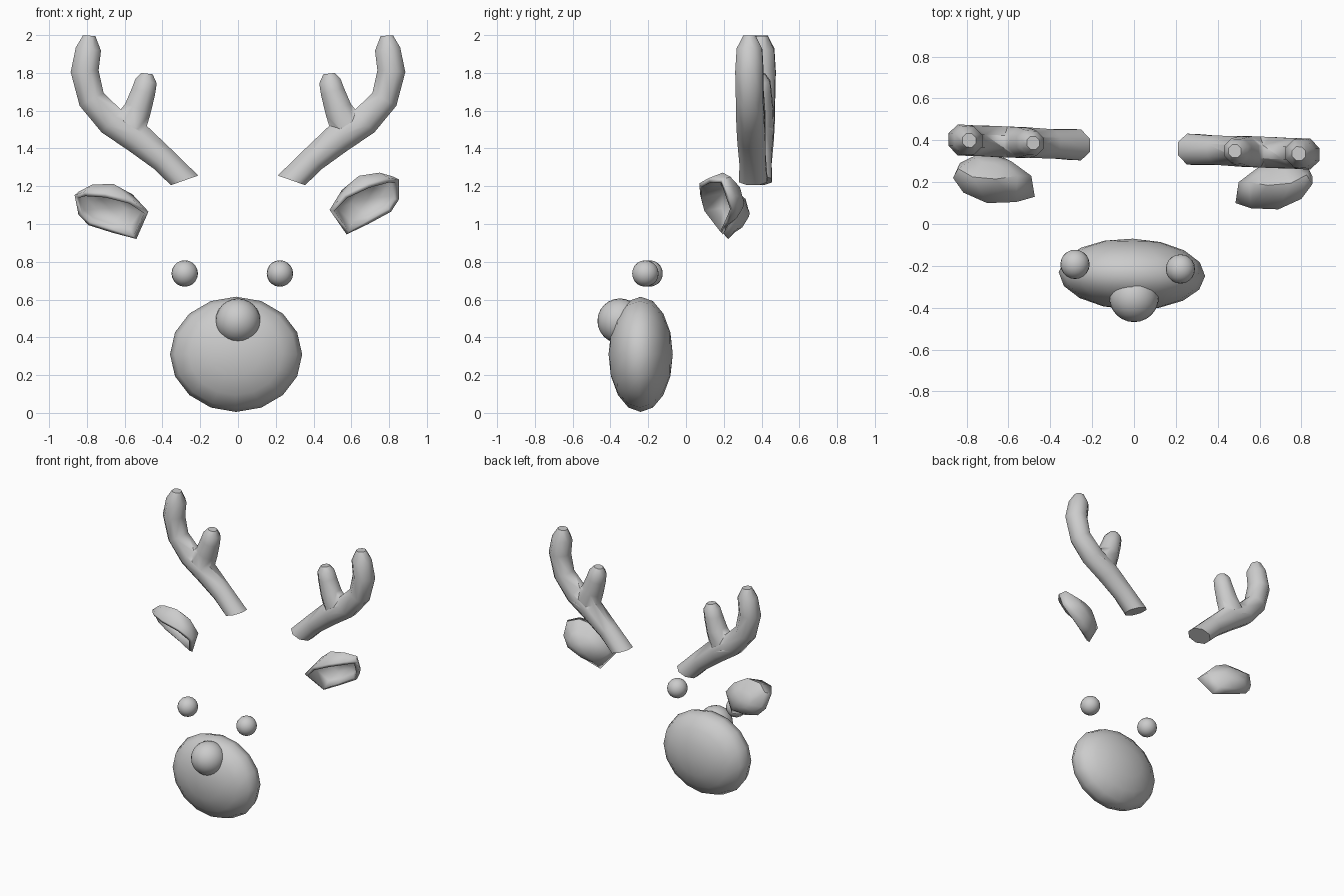
import bpy, bmesh, math
from mathutils import Vector, Matrix

if "Cube" in bpy.data.objects:
    bpy.data.objects.remove(bpy.data.objects["Cube"])


def finish(name, bm, angle=40):
    bmesh.ops.recalc_face_normals(bm, faces=bm.faces)
    me = bpy.data.meshes.new(name)
    bm.to_mesh(me)
    bm.free()
    ob = bpy.data.objects.new(name, me)
    bpy.context.collection.objects.link(ob)
    bpy.ops.object.select_all(action='DESELECT')
    bpy.context.view_layer.objects.active = ob
    ob.select_set(True)
    bpy.ops.object.shade_smooth_by_angle(angle=math.radians(angle))
    return ob


def ball(name, loc, radii, seg=16, rings=8, turn=0):
    bm = bmesh.new()
    bmesh.ops.create_uvsphere(bm, u_segments=seg, v_segments=rings, radius=1)
    m = (Matrix.Translation(loc) @ Matrix.Rotation(math.radians(turn), 4, 'Z')
         @ Matrix.Diagonal((*radii, 1)) @ Matrix.Rotation(math.pi / 2, 4, 'X'))
    bmesh.ops.transform(bm, matrix=m, verts=bm.verts)
    return finish(name, bm, 60)


def bridge(bm, a, b):
    n = len(a)
    for i in range(n):
        j = (i + 1) % n
        bm.faces.new((a[i], a[j], b[j], b[i]))


def tube(name, path, side, start=None, sides=8):
    """Sweep a round section along (x, z, radius) points, slightly skewed in y."""
    bm = bmesh.new()
    rings = []
    for i, (x, z, r) in enumerate(path):
        a, b = path[max(i - 1, 0)], path[min(i + 1, len(path) - 1)]
        t = Vector((b[0] - a[0], b[1] - a[1])).normalized()
        if i == 0 and start:
            t = Vector(start).normalized()
        ring = []
        for k in range(sides):
            w = 2 * math.pi * (k + 0.5) / sides
            c, d = r * math.cos(w) * 1.04, min(r, 0.077) * math.sin(w) * 1.04
            px = side * (x - t.y * c)
            ring.append(bm.verts.new((px, 0.368 - 0.04 * px + d, z + t.x * c)))
        if rings:
            bridge(bm, rings[-1], ring)
        rings.append(ring)
    bm.faces.new(rings[0])
    bm.faces.new(rings[-1])
    return finish(name, bm, 50)


# Muzzle, nose and eyes
ball("muzzle", (-0.01, -0.24, 0.31), (0.35, 0.17, 0.305), turn=-1.5)
ball("nose", (0, -0.35, 0.487), (0.119, 0.119, 0.119), 24, 12)
ball("eye_left", (-0.282, -0.193, 0.738), (0.07, 0.07, 0.07), 20, 10)
ball("eye_right", (0.222, -0.215, 0.738), (0.07, 0.07, 0.07), 20, 10)

# Antlers: curved beam with one forked tine, joined into one surface
beam = [(.283, 1.231, .08), (.397, 1.342, .072), (.537, 1.459, .085),
        (.67, 1.544, .082), (.775, 1.66, .075), (.812, 1.809, .077),
        (.792, 1.926, .07), (.788, 1.997, .034)]
tine = [(.59, 1.49, .1), (.53, 1.61, .075), (.5, 1.703, .066),
        (.487, 1.756, .06), (.482, 1.796, .032)]
for side, label in ((1, "right"), (-1, "left")):
    antler = tube("antler_" + label, beam, side, (.33, .94))
    cutter = tube("tine_" + label, tine, side)
    mod = antler.modifiers.new("union", 'BOOLEAN')
    mod.operation, mod.solver, mod.object = 'UNION', 'EXACT', cutter
    bpy.context.view_layer.objects.active = antler
    bpy.ops.object.modifier_apply(modifier=mod.name)
    bpy.data.objects.remove(cutter)

# Ears: cupped shells, rim loop plus shoulder loop and a closed back
rim = [(.485, .10, 1.075), (.56, .075, 1.155), (.69, .07, 1.215),
       (.80, .12, 1.243), (.852, .19, 1.235), (.852, .23, 1.13),
       (.81, .25, 1.065), (.69, .225, 1.0), (.575, .195, .945)]
shoulder = [(.50, .20, 1.085), (.55, .20, 1.18), (.64, .185, 1.255),
            (.75, .195, 1.272), (.825, .235, 1.25), (.835, .262, 1.15),
            (.79, .28, 1.09), (.69, .268, 1.03), (.59, .235, 1.0)]
back = Vector((.68, .292, 1.14))
mid = Vector((.668, .18, 1.108))
for side, label in ((1, "right"), (-1, "left")):
    bm = bmesh.new()
    loops = [[bm.verts.new(p) for p in rim], [bm.verts.new(p) for p in shoulder],
             [bm.verts.new(Vector(p).lerp(back, .5) + Vector((0, .022, 0)))
              for p in shoulder]]
    bridge(bm, loops[0], loops[1])
    bridge(bm, loops[1], loops[2])
    tip = bm.verts.new(back)
    for i in range(9):
        bm.faces.new((loops[2][i], loops[2][(i + 1) % 9], tip))
    if side < 0:
        m = (Matrix.Translation((-.66, .21, 1.063)) @ Matrix.Rotation(math.radians(-11), 4, 'Y')
             @ Matrix.Diagonal((-1, 1, 1, 1)) @ Matrix.Translation(-mid))
        bmesh.ops.transform(bm, matrix=m, verts=bm.verts)
    # make every face point away from the open front of the cup
    bmesh.ops.recalc_face_normals(bm, faces=bm.faces)
    if sum(f.normal.y for f in bm.faces if tip in f.verts) < 0:
        bmesh.ops.reverse_faces(bm, faces=bm.faces)
    ear = finish("ear_" + label, bm, 50)
    mod = ear.modifiers.new("thickness", 'SOLIDIFY')
    mod.thickness, mod.offset = 0.025, -1
